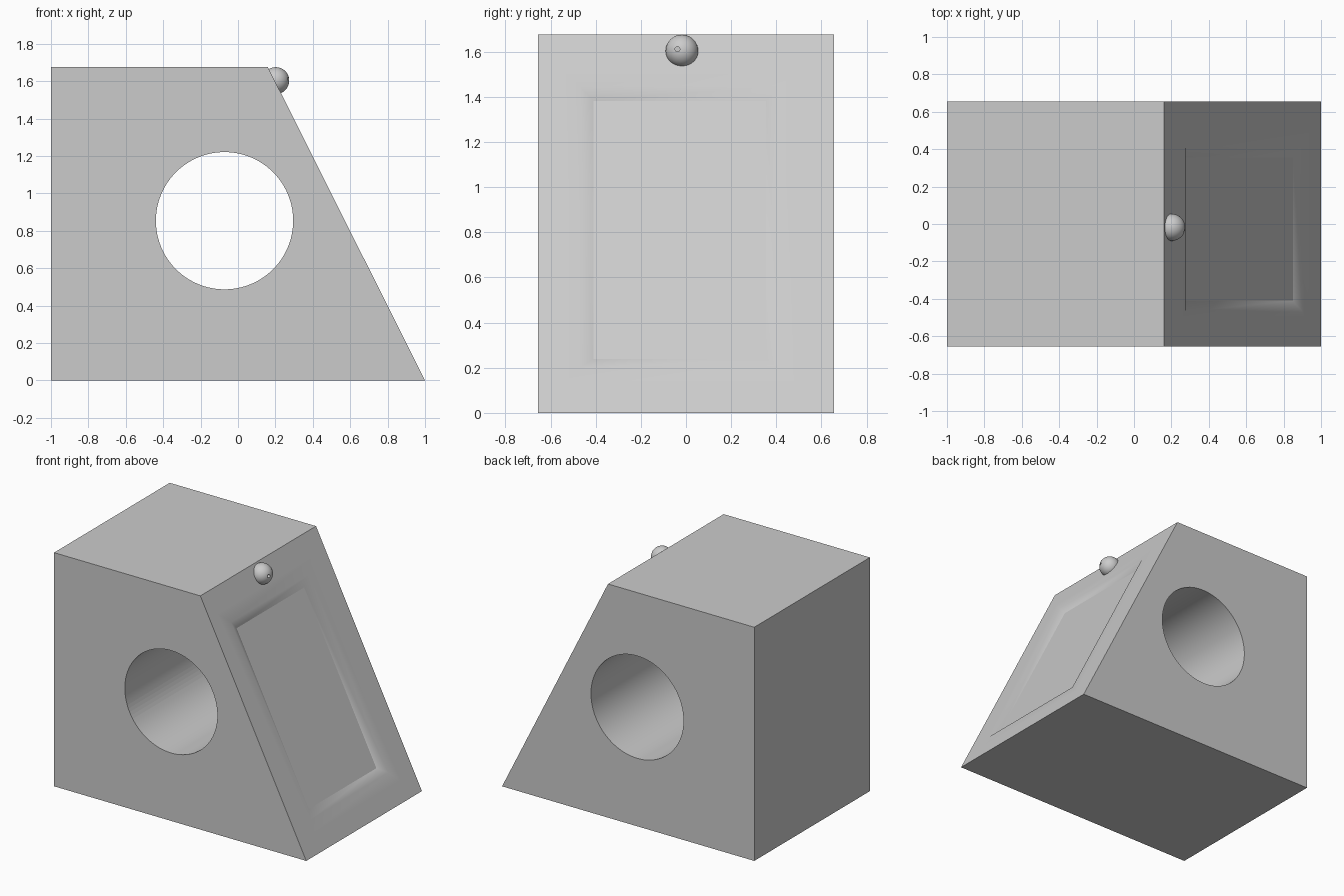
import bpy, bmesh, math
from mathutils import Vector

cube = bpy.data.objects.get("Cube")
if cube:
    bpy.data.objects.remove(cube, do_unlink=True)

grey = bpy.data.materials.new("light_grey")
grey.use_nodes = True
COLOUR = (0.6, 0.6, 0.6, 1)
grey.diffuse_color = COLOUR
grey.node_tree.nodes["Principled BSDF"].inputs["Base Color"].default_value = COLOUR

HALF_DEPTH, HEIGHT, TOP_X = 0.655, 1.675, 0.16
BASE = Vector((1, 0, 0))
UP = Vector((TOP_X - 1, 0, HEIGHT))
NORMAL = Vector((HEIGHT, 0, 1 - TOP_X)).normalized()


def select_only(obj):
    bpy.ops.object.select_all(action='DESELECT')
    obj.select_set(True)
    bpy.context.view_layer.objects.active = obj


def cut(obj, radius, depth, location, rotation, sides):
    """Drill a round hole through an object."""
    bpy.ops.mesh.primitive_cylinder_add(vertices=sides, radius=radius, depth=depth,
                                        location=location, rotation=rotation)
    cutter = bpy.context.object
    cutter.hide_render = True
    mod = obj.modifiers.new("hole", 'BOOLEAN')
    mod.object, mod.operation, mod.solver = cutter, 'DIFFERENCE', 'EXACT'
    select_only(obj)
    bpy.ops.object.modifier_apply(modifier=mod.name)
    bpy.data.objects.remove(cutter, do_unlink=True)


def smooth(obj, degrees):
    select_only(obj)
    bpy.ops.object.shade_smooth_by_angle(angle=math.radians(degrees))


# Wedge body with a shallow pocket in its sloping side
bm = bmesh.new()
profile = [(-1, 0), (1, 0), (TOP_X, HEIGHT), (-1, HEIGHT)]
front = [bm.verts.new((x, -HALF_DEPTH, z)) for x, z in profile]
back = [bm.verts.new((x, HALF_DEPTH, z)) for x, z in profile]
bm.faces.new(front)
bm.faces.new(back[::-1])
for i in (0, 2, 3):
    j = (i + 1) % 4
    bm.faces.new((front[i], back[i], back[j], front[j]))


def slope_loop(margin, depth):
    """Rectangle on the slope, grown from the pocket floor by a margin."""
    y0, y1 = -0.41 - margin, 0.355 + margin
    t0, t1 = 0.15 - margin / UP.length, 0.832 + margin / UP.length
    return [bm.verts.new(BASE + UP * t - NORMAL * depth + Vector((0, y, 0)))
            for y, t in ((y0, t0), (y1, t0), (y1, t1), (y0, t1))]


loops = [[front[1], back[1], back[2], front[2]],
         slope_loop(0.15, 0), slope_loop(0.06, 0), slope_loop(0, 0.028)]
for outer, inner in zip(loops, loops[1:]):
    for i in range(4):
        j = (i + 1) % 4
        bm.faces.new((outer[i], outer[j], inner[j], inner[i]))
bm.faces.new(loops[-1])
bmesh.ops.recalc_face_normals(bm, faces=bm.faces)
mesh = bpy.data.meshes.new("wedge_body")
bm.to_mesh(mesh)
bm.free()
mesh.materials.append(grey)
body = bpy.data.objects.new("wedge_body", mesh)
bpy.context.collection.objects.link(body)

# Round through hole
cut(body, 0.367, 2, (-0.072, 0, 0.854), (math.pi / 2, 0, 0), 96)
smooth(body, 40)

# Keep the pocket floor flat
for poly in body.data.polygons:
    offset = (poly.center - BASE).dot(NORMAL)
    if poly.normal.dot(NORMAL) > 0.99 and offset < -0.02:
        poly.use_smooth = False

# Round knob with a tiny keyhole
bpy.ops.mesh.primitive_uv_sphere_add(segments=48, ring_count=24, radius=0.072,
                                     location=(0.202, -0.018, 1.603))
knob = bpy.context.object
knob.name = "knob"
knob.data.materials.append(grey)
cut(knob, 0.011, 0.04, (0.275, -0.038, 1.611), (0, math.pi / 2, 0), 16)
smooth(knob, 40)
for obj in (body, knob):
    for poly in obj.data.polygons:
        poly.material_index = 0
